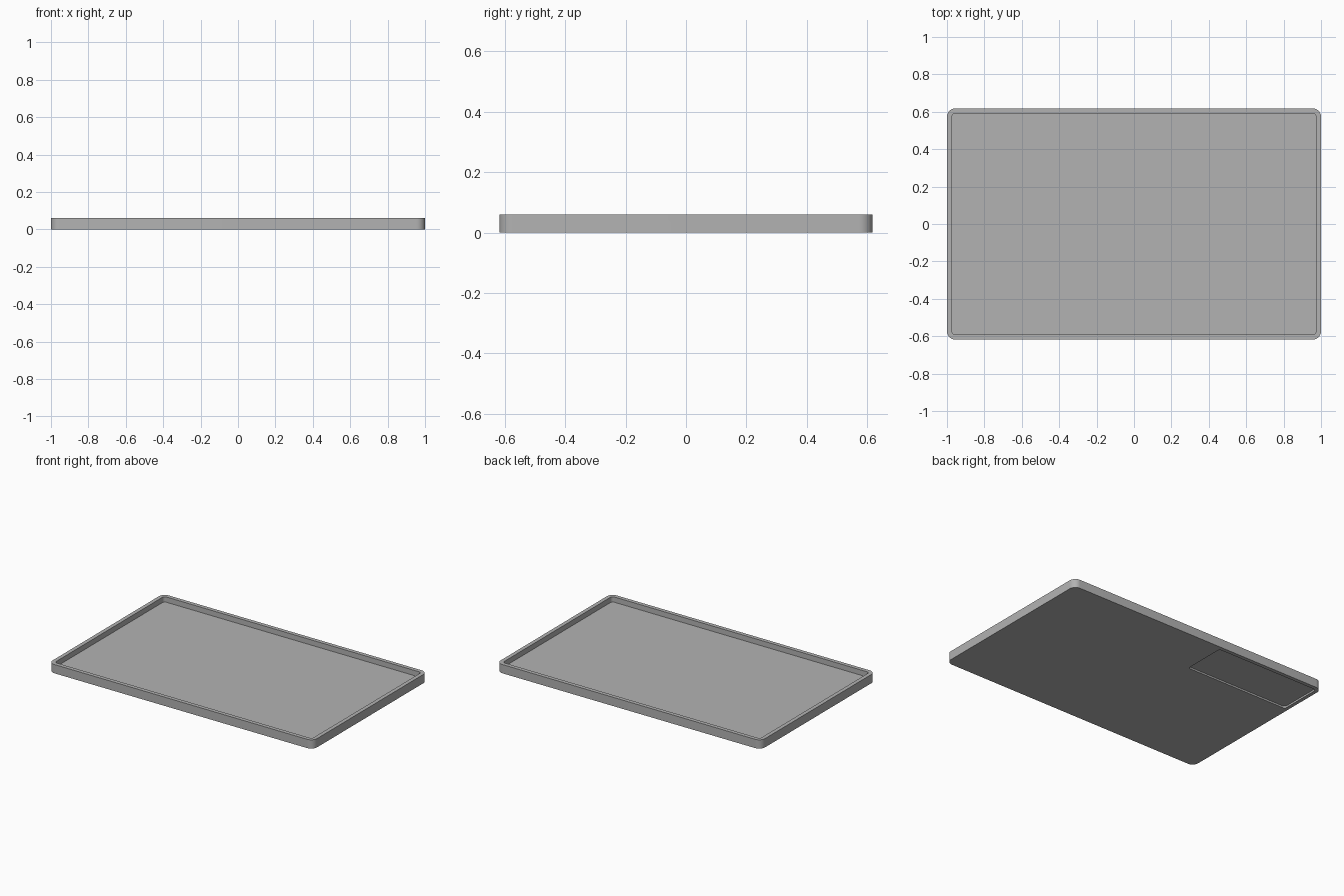
import bpy
import bmesh
import math
from mathutils import Matrix

cube = bpy.data.objects.get("Cube")
if cube:
    bpy.data.objects.remove(cube, do_unlink=True)

LENGTH, WIDTH, HEIGHT = 2.0, 1.236, 0.06
RIM = 0.027
FLOOR = 0.024

grey = bpy.data.materials.new("matte grey")
grey.use_nodes = True
colour = (0.45, 0.45, 0.45, 1)
grey.diffuse_color = colour
grey.node_tree.nodes["Principled BSDF"].inputs["Base Color"].default_value = colour


def rounded_prism(name, u, v, w, radius, steps=10, turn=None):
    """Rounded rectangle over ranges u and v, extruded through range w."""
    bm = bmesh.new()
    corners = [(u[1], v[1], -1, -1), (u[0], v[1], 1, -1),
               (u[0], v[0], 1, 1), (u[1], v[0], -1, 1)]
    ring = []
    for i, (cx, cy, sx, sy) in enumerate(corners):
        for k in range(steps + 1):
            a = math.pi / 2 * (i + k / steps)
            ring.append(bm.verts.new((cx + sx * radius + radius * math.cos(a),
                                      cy + sy * radius + radius * math.sin(a), w[0])))
    base = bm.faces.new(ring)
    top = bmesh.ops.extrude_face_region(bm, geom=[base])["geom"]
    bmesh.ops.translate(bm, vec=(0, 0, w[1] - w[0]),
                        verts=[g for g in top if isinstance(g, bmesh.types.BMVert)])
    if turn:
        bm.transform(turn)
    bmesh.ops.recalc_face_normals(bm, faces=bm.faces)
    mesh = bpy.data.meshes.new(name)
    bm.to_mesh(mesh)
    bm.free()
    mesh.materials.append(grey)
    obj = bpy.data.objects.new(name, mesh)
    bpy.context.collection.objects.link(obj)
    return obj


def carve(target, cutter):
    """Subtract the cutter from the target and discard it."""
    cutter.hide_render = True
    mod = target.modifiers.new("cut", 'BOOLEAN')
    mod.operation = 'DIFFERENCE'
    mod.solver = 'EXACT'
    mod.object = cutter
    bpy.context.view_layer.objects.active = target
    bpy.ops.object.modifier_apply(modifier=mod.name)
    bpy.data.objects.remove(cutter, do_unlink=True)


# Outer tray body
hx, hy = LENGTH / 2, WIDTH / 2
tray = rounded_prism("tray", (-hx, hx), (-hy, hy), (0, HEIGHT), 0.045)

# Open interior
ix, iy = hx - RIM, hy - RIM
carve(tray, rounded_prism("interior_cutter", (-ix, ix), (-iy, iy),
                          (FLOOR, HEIGHT + 0.05), 0.018))

# Notch through the left end wall, profile in y and z swept along x
yz_to_x = Matrix(((0, 0, 1, 0), (1, 0, 0, 0), (0, 1, 0, 0), (0, 0, 0, 1)))
carve(tray, rounded_prism("notch_cutter", (-0.01, 0.292), (0.036, 0.1),
                          (0.95, 1.05), 0.008, 5, yz_to_x))

# Shallow label recess in the underside
carve(tray, rounded_prism("recess_cutter", (-0.975, -0.195), (0.292, 0.592),
                          (-0.05, 0.012), 0.018))

bpy.ops.object.select_all(action='DESELECT')
tray.select_set(True)
bpy.context.view_layer.objects.active = tray
bpy.ops.object.shade_smooth_by_angle(angle=math.radians(30))
